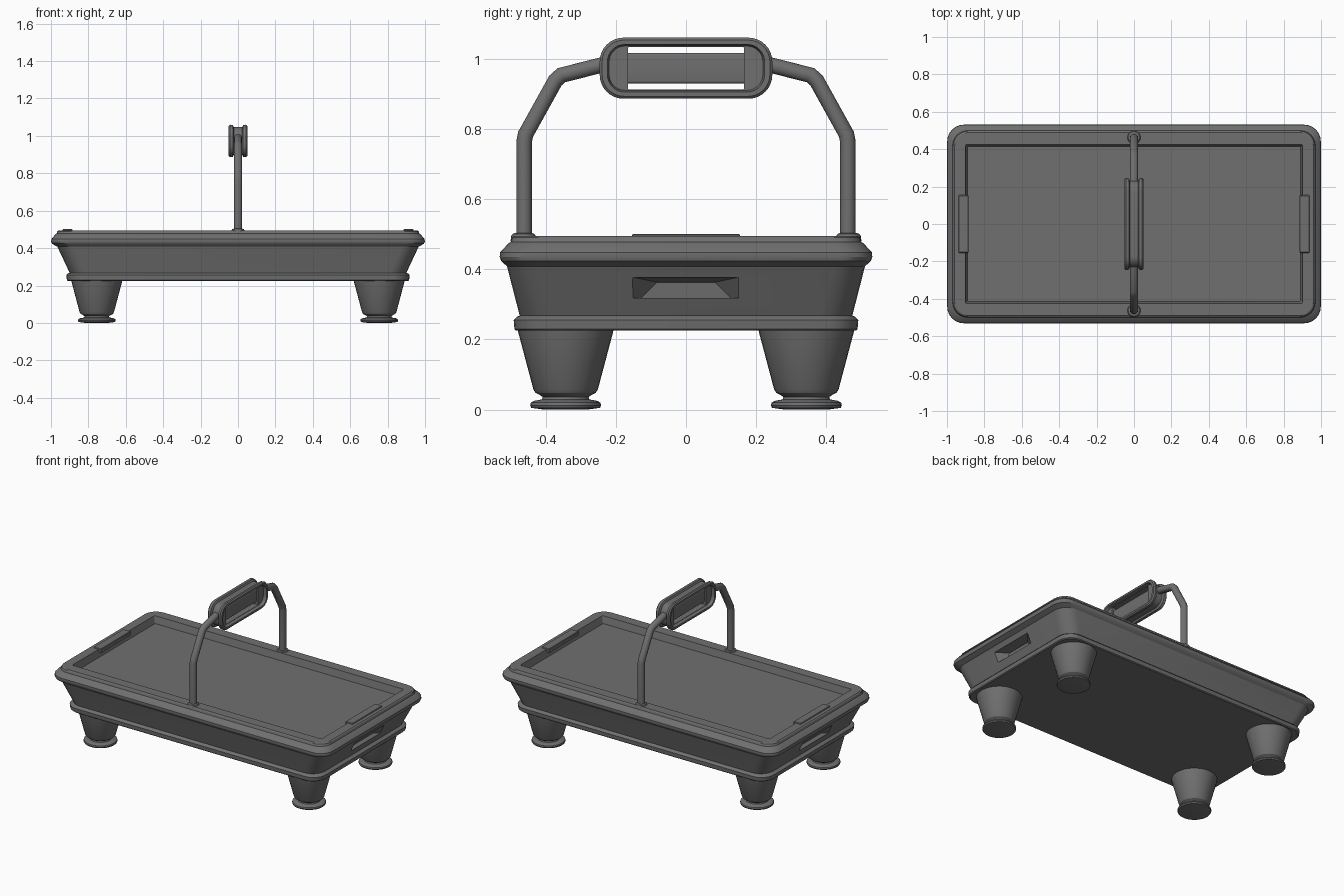
import bpy, bmesh
from math import sin, cos, pi
from mathutils import Vector

if "Cube" in bpy.data.objects:
    bpy.data.objects.remove(bpy.data.objects["Cube"])

dark = bpy.data.materials.new("dark_plastic")
dark.diffuse_color = (0.16, 0.16, 0.16, 1)
dark.use_nodes = True
dark.node_tree.nodes["Principled BSDF"].inputs["Base Color"].default_value = dark.diffuse_color


def rounded(hx, hy, r, n=6):
    """Outline of a rounded rectangle, counter-clockwise."""
    pts = []
    for k, (sx, sy) in enumerate([(1, 1), (-1, 1), (-1, -1), (1, -1)]):
        for i in range(n + 1):
            a = (k + i / n) * pi / 2
            pts.append((sx * (hx - r) + r * cos(a), sy * (hy - r) + r * sin(a)))
    return pts


def loft(name, rings, closed=False, smooth=True):
    """Skin a list of equal-length rings, capped or joined end to end."""
    bm = bmesh.new()
    vs = [[bm.verts.new(p) for p in ring] for ring in rings]
    n = len(vs[0])
    pairs = list(zip(vs, vs[1:])) + ([(vs[-1], vs[0])] if closed else [])
    for a, b in pairs:
        for i in range(n):
            j = (i + 1) % n
            bm.faces.new((a[i], a[j], b[j], b[i]))
    if not closed:
        bm.faces.new(vs[0][::-1])
        bm.faces.new(vs[-1])
    bmesh.ops.recalc_face_normals(bm, faces=bm.faces)
    me = bpy.data.meshes.new(name)
    bm.to_mesh(me)
    bm.free()
    me.materials.append(dark)
    ob = bpy.data.objects.new(name, me)
    bpy.context.collection.objects.link(ob)
    if smooth:
        shade(ob)
    return ob


def select(ob):
    bpy.ops.object.select_all(action='DESELECT')
    ob.select_set(True)
    bpy.context.view_layer.objects.active = ob


def shade(ob):
    select(ob)
    bpy.ops.object.shade_smooth_by_angle(angle=0.5)


def lathe(name, profile, x, y, n=32):
    return loft(name, [[(x + r * cos(2 * pi * i / n), y + r * sin(2 * pi * i / n), z)
                        for i in range(n)] for r, z in profile])


# Tray body: (half x, half y, corner radius, z), bottom to recessed floor
body_profile = [
    (0.910, 0.484, 0.09, 0.225), (0.915, 0.489, 0.09, 0.230),
    (0.918, 0.491, 0.09, 0.255), (0.910, 0.483, 0.09, 0.264),
    (0.900, 0.474, 0.09, 0.268), (0.966, 0.510, 0.09, 0.408),
    (0.972, 0.513, 0.09, 0.411), (0.995, 0.527, 0.09, 0.424),
    (0.999, 0.531, 0.09, 0.435), (0.998, 0.530, 0.09, 0.448),
    (0.976, 0.506, 0.08, 0.474), (0.970, 0.500, 0.08, 0.477),
    (0.966, 0.496, 0.08, 0.490), (0.960, 0.490, 0.08, 0.495),
    (0.902, 0.425, 0.008, 0.495), (0.890, 0.414, 0.006, 0.450)]
body = loft("tray_body", [[(x, y, z) for x, y in rounded(hx, hy, r)]
                          for hx, hy, r, z in body_profile], smooth=False)

# Hand pockets cut in both short ends
for s in (-1, 1):
    top, low = 0.953, 0.925
    rings = []
    for wt, wl, zt, dt, dl in [(0.154, 0.154, 0.378, 0.1, 0.1),
                               (0.154, 0.154, 0.378, 0.002, 0.002),
                               (0.083, 0.128, 0.363, -0.060, -0.036)]:
        rings.append([(s * (low + dl), -wl, 0.318), (s * (low + dl), wl, 0.318),
                      (s * (top + dt), wt, zt), (s * (top + dt), -wt, zt)])
    cutter = loft("pocket_cutter", rings, smooth=False)
    cutter.hide_render = True
    mod = body.modifiers.new("pocket", 'BOOLEAN')
    mod.operation = 'DIFFERENCE'
    mod.object = cutter
    select(body)
    bpy.ops.object.modifier_apply(modifier=mod.name)
    bpy.data.objects.remove(cutter)
shade(body)

# Raised tabs on the rim
for s, side in ((-1, "left"), (1, "right")):
    loft(side + "_rim_tab", [[(s * 0.911 + x, y, z) for x, y in rounded(hx, hy, 0.004, 2)]
                             for hx, hy, z in [(0.027, 0.154, 0.475), (0.027, 0.154, 0.497),
                                               (0.024, 0.151, 0.501)]])

# Tapered legs with flared feet
leg_profile = [(0.138, 0.235), (0.135, 0.22), (0.092, 0.058), (0.086, 0.048),
               (0.074, 0.042), (0.065, 0.036), (0.068, 0.029), (0.090, 0.025),
               (0.099, 0.020), (0.101, 0.012), (0.098, 0.005), (0.060, 0.0)]
for sx, a in ((-1, "left"), (1, "right")):
    for sy, b in ((-1, "front"), (1, "back")):
        lathe(f"{b}_{a}_leg", leg_profile, sx * 0.755, sy * 0.343)

# Handle tubes and their base collars
for s, side in ((-1, "front"), (1, "back")):
    path = [(0.461, 0.48), (0.461, 0.765), (0.457, 0.785), (0.372, 0.938),
            (0.355, 0.953), (0.225, 0.986)]
    pts = [Vector((0, s * y, z)) for y, z in path]
    rings = []
    for i, p in enumerate(pts):
        before = (p - pts[i - 1]).normalized() if i else (pts[1] - p).normalized()
        after = (pts[i + 1] - p).normalized() if i < len(pts) - 1 else before
        t = (before + after).normalized()
        side_dir = Vector((0, t.z, -t.y)) / t.dot(before)
        rings.append([p + 0.022 * (cos(2 * pi * k / 20) * Vector((1, 0, 0))
                                   + sin(2 * pi * k / 20) * side_dir) for k in range(20)])
    loft(side + "_handle_tube", rings)
    lathe(side + "_handle_collar", [(0.037, 0.48), (0.035, 0.495), (0.031, 0.501),
                                    (0.022, 0.504)], 0, s * 0.463, 24)

# Grip frame: flanged ring, (x, half y, half z, radius), outside then inside
GZ = 0.973
half = [(0.022, 0.232, 0.074, 0.060), (0.028, 0.244, 0.085, 0.066),
        (0.043, 0.246, 0.087, 0.068), (0.050, 0.239, 0.080, 0.062),
        (0.050, 0.224, 0.068, 0.050), (0.030, 0.219, 0.063, 0.045),
        (0.030, 0.165, 0.061, 0.003)]
section = half + [(-x, *rest) for x, *rest in reversed(half)]
loft("grip_frame", [[(x, y, GZ + z) for y, z in rounded(hy, hz, r, 8)]
                    for x, hy, hz, r in section], closed=True)

# Grip bar between the two slots
loft("grip_bar", [[(x, y, GZ + z) for x, z in rounded(0.02, 0.044, 0.008, 4)]
                  for y in (-0.17, 0.17)])
